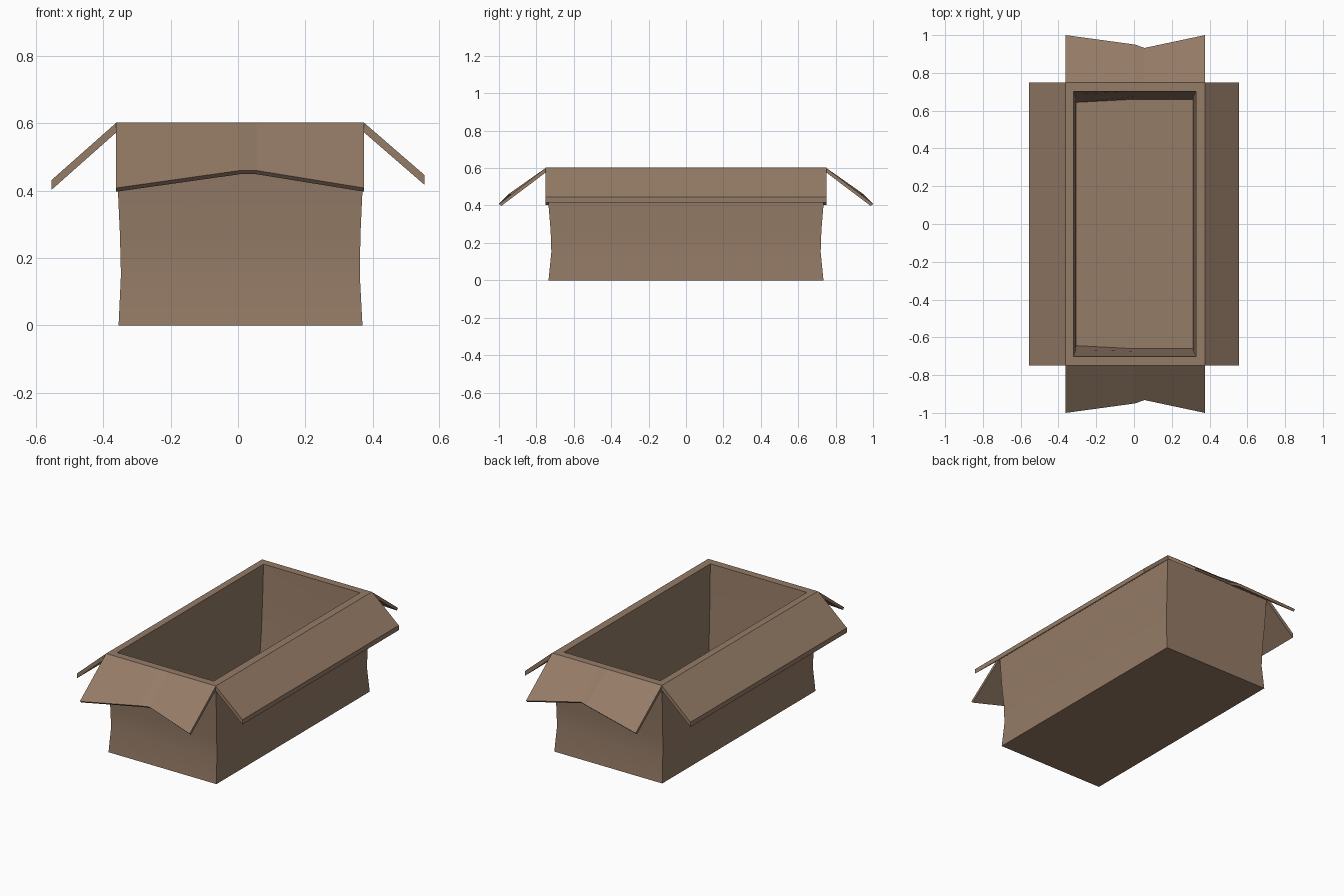
import bpy, bmesh, math

if "Cube" in bpy.data.objects:
    bpy.data.objects.remove(bpy.data.objects["Cube"])

card = bpy.data.materials.new("cardboard_brown")
card.diffuse_color = (0.30, 0.20, 0.135, 1)
card.use_nodes = True
card.node_tree.nodes["Principled BSDF"].inputs["Base Color"].default_value = card.diffuse_color


def finish(name, bm, smooth=False):
    bmesh.ops.recalc_face_normals(bm, faces=bm.faces[:])
    me = bpy.data.meshes.new(name)
    bm.to_mesh(me)
    bm.free()
    me.materials.append(card)
    ob = bpy.data.objects.new(name, me)
    bpy.context.collection.objects.link(ob)
    if smooth:
        bpy.ops.object.select_all(action='DESELECT')
        ob.select_set(True)
        bpy.context.view_layer.objects.active = ob
        bpy.ops.object.shade_smooth_by_angle(angle=math.radians(30))
    return ob


def slab(name, top, bottom):
    """Closed plate between two matching outlines."""
    bm = bmesh.new()
    a = [bm.verts.new(p) for p in top]
    b = [bm.verts.new(p) for p in bottom]
    n = len(a)
    # Strips from the hinge edge to the tip edge keep bent plates clean
    for ring in (a, b):
        h = n // 2
        for i in range(h - 1):
            bm.faces.new((ring[i], ring[i + 1], ring[n - 2 - i], ring[n - 1 - i]))
    for i in range(n):
        j = (i + 1) % n
        bm.faces.new((a[i], a[j], b[j], b[i]))
    return finish(name, bm)


# Box shell: slightly pinched walls, rim and hollow inside
# ring values: left x, right x, half depth, left-end pull-in, z
rings = [
    (-0.355, 0.370, 0.735, 0, 0.00),
    (-0.348, 0.362, 0.720, 0, 0.15),
    (-0.351, 0.364, 0.724, 0, 0.27),
    (-0.357, 0.370, 0.735, 0, 0.40),
    (-0.362, 0.375, 0.748, 0, 0.602),
    (-0.320, 0.328, 0.702, 0, 0.602),
    (-0.315, 0.322, 0.690, 0.004, 0.40),
    (-0.308, 0.315, 0.674, 0.009, 0.22),
    (-0.305, 0.310, 0.660, 0.016, 0.05),
]
bm = bmesh.new()
loops = []
for l, r, d, s, z in rings:
    pts = [(l, -d + s), (0, -d), (r, -d), (r, d), (0, d), (l, d - s)]
    loops.append([bm.verts.new((x, y, z)) for x, y in pts])
for lo, hi in zip(loops, loops[1:]):
    for i in range(6):
        j = (i + 1) % 6
        bm.faces.new((lo[i], lo[j], hi[j], hi[i]))
bm.faces.new(loops[0][::-1])
bm.faces.new(loops[-1])
finish("box_shell", bm, smooth=True)

# Long side flaps, folded outward
for name, hinge, tip, tz in (("left_flap", -0.362, -0.555, 0.431),
                             ("right_flap", 0.375, 0.555, 0.446)):
    top = [(hinge, -0.75, 0.602), (hinge, 0.75, 0.602),
           (tip, 0.75, tz), (tip, -0.75, tz)]
    slab(name, top, [(x, y, z - 0.029) for x, y, z in top])

# End flaps with a shallow notch torn in the middle
xs = (-0.362, 0.005, 0.055, 0.375)
tips = ((1.0, 0.408), (0.95, 0.46), (0.932, 0.46), (1.0, 0.408))
for name, s in (("front_flap", -1), ("back_flap", 1)):
    hinge = [(x, s * 0.748, 0.602) for x in xs]
    tip = [(x, s * y, z) for x, (y, z) in zip(xs, tips)]
    under_hinge = [(x, s * 0.748, 0.578) for x in xs]
    under_tip = [(x, s * (y - 0.012), z - 0.011) for x, (y, z) in zip(xs, tips)]
    slab(name, hinge + tip[::-1], under_hinge + under_tip[::-1])
